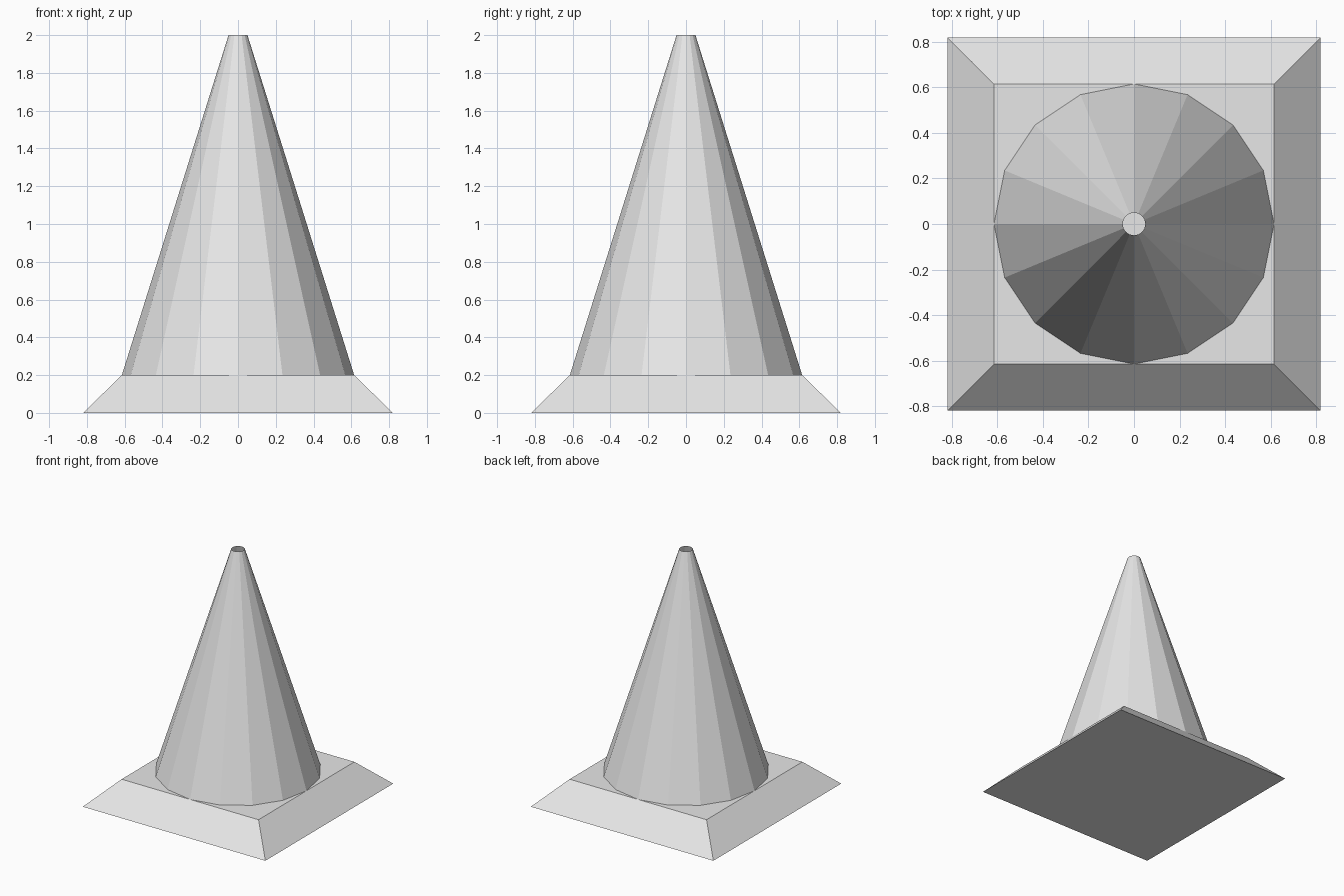
import bpy
from math import pi, sqrt

cube = bpy.data.objects.get("Cube")
if cube:
    bpy.data.objects.remove(cube, do_unlink=True)

BASE_HALF, TOP_HALF = 0.82, 0.615
BASE_HEIGHT, FULL_HEIGHT = 0.2, 2.0
TIP_RADIUS = 0.05

grey = bpy.data.materials.new("plain grey")
grey.use_nodes = True
colour = (0.8, 0.8, 0.8, 1)
grey.diffuse_color = colour
grey.node_tree.nodes["Principled BSDF"].inputs["Base Color"].default_value = colour


def frustum(name, sides, r_bottom, r_top, z_bottom, z_top, turn, fill):
    """Flat-shaded tapered prism between two heights."""
    bpy.ops.mesh.primitive_cone_add(
        vertices=sides, radius1=r_bottom, radius2=r_top,
        depth=z_top - z_bottom, end_fill_type=fill,
        location=(0, 0, (z_bottom + z_top) / 2), rotation=(0, 0, turn))
    obj = bpy.context.object
    obj.name = name
    obj.data.materials.append(grey)
    bpy.ops.object.transform_apply(location=True, rotation=True, scale=True)
    bpy.ops.object.shade_flat()
    return obj


# Square foot with sloping sides
frustum("base", 4, BASE_HALF * sqrt(2), TOP_HALF * sqrt(2),
        0, BASE_HEIGHT, pi / 4, 'NGON')

# Sixteen-sided hollow cone, open at the tip
frustum("cone", 16, TOP_HALF, TIP_RADIUS,
        BASE_HEIGHT, FULL_HEIGHT, 0, 'NOTHING')
